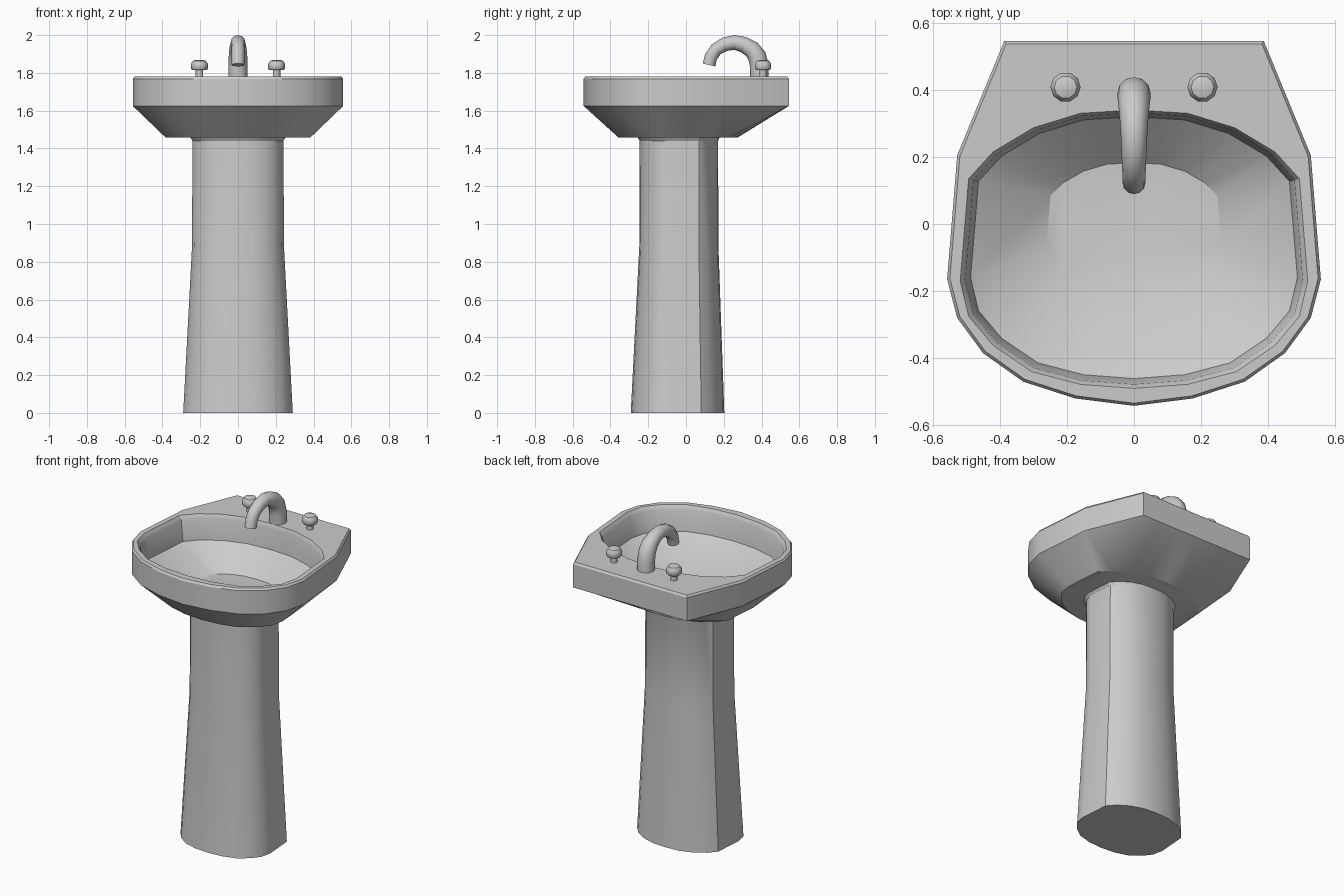
import bpy, bmesh, math
from mathutils import Vector

if "Cube" in bpy.data.objects:
    bpy.data.objects.remove(bpy.data.objects["Cube"])


def loft(name, rings, cap_start=True, cap_end=True, angle=30):
    """Skin a list of equal-length point rings into one smooth-shaded object."""
    bm = bmesh.new()
    loops = [[bm.verts.new(p) for p in r] for r in rings]
    n = len(rings[0])
    for a, b in zip(loops, loops[1:]):
        for i in range(n):
            j = (i + 1) % n
            bm.faces.new((a[i], a[j], b[j], b[i]))
    if cap_start:
        bm.faces.new(loops[0][::-1])
    if cap_end:
        bm.faces.new(loops[-1])
    bmesh.ops.recalc_face_normals(bm, faces=bm.faces)
    me = bpy.data.meshes.new(name)
    bm.to_mesh(me)
    bm.free()
    ob = bpy.data.objects.new(name, me)
    bpy.context.collection.objects.link(ob)
    bpy.ops.object.select_all(action='DESELECT')
    ob.select_set(True)
    bpy.context.view_layer.objects.active = ob
    bpy.ops.object.shade_smooth_by_angle(angle=math.radians(angle))
    return ob


def mirrored(half):
    """Close a half outline (back centre to front centre) across x = 0."""
    return half + [(-x, y) for x, y in half[-2:0:-1]]


def ring(outline, z, sx=1.0, sy=1.0, dy=0.0):
    return [(x * sx, y * sy + dy, z) for x, y in outline]


# Half outlines with matching point counts
outer = mirrored([(0, .545), (.13, .545), (.26, .545), (.387, .545), (.527, .205),
                  (.557, -.165), (.527, -.28), (.45, -.385), (.33, -.47),
                  (.175, -.52), (0, -.542)])
bowl = mirrored([(0, .34), (.16, .33), (.30, .287), (.42, .215), (.493, .135),
                 (.518, -.17), (.493, -.275), (.42, -.362), (.305, -.44),
                 (.16, -.478), (0, -.49)])

# Basin: underside, outer wall, rim, bowl wall and bowl floor
loft("basin", [
    ring(bowl, 1.458, .74, .76, .015),
    ring(outer, 1.625),
    ring(outer, 1.768),
    ring(outer, 1.78, .985, .985),
    ring(bowl, 1.78),
    ring(bowl, 1.768, .985, .985),
    ring(bowl, 1.755, .97, .975),
    ring(bowl, 1.63, .94, .94),
    ring(bowl, 1.50, .505, .485, .018),
])

# Pedestal: flared foot, straight upper shaft, small collar
loft("pedestal", [
    ring(bowl, 0, .56, .597),
    ring(bowl, .88, .47, .505),
    ring(bowl, 1.44, .465, .50),
    ring(bowl, 1.46, .49, .525),
])

# Faucet: tapered tube swept along an arched path of (y, z, radius)
path = [(.388, 1.77, .05), (.388, 1.84, .05), (.375, 1.89, .049), (.348, 1.925, .046),
        (.305, 1.95, .042), (.255, 1.961, .039), (.205, 1.951, .037),
        (.16, 1.925, .035), (.132, 1.885, .034), (.122, 1.842, .034)]
pts = [Vector((0, y, z)) for y, z, r in path]
tube = []
for i, p in enumerate(pts):
    t = (pts[min(i + 1, len(pts) - 1)] - pts[max(i - 1, 0)]).normalized()
    side = Vector((1, 0, 0))
    up = t.cross(side)
    r = path[i][2]
    tube.append([p + r * (side * math.cos(a) + up * math.sin(a))
                 for a in (k * math.tau / 12 for k in range(12))])
loft("faucet", tube, angle=40)

# Tap handles: thin stem with a wider domed cap
knob = [(.02, 1.77), (.02, 1.815), (.038, 1.815), (.045, 1.823),
        (.045, 1.848), (.034, 1.864), (.015, 1.869)]
for name, x in (("left_handle", -.204), ("right_handle", .204)):
    loft(name, [[(x + r * math.cos(k * math.tau / 10), .408 + r * math.sin(k * math.tau / 10), z)
                 for k in range(10)] for r, z in knob], angle=40)
